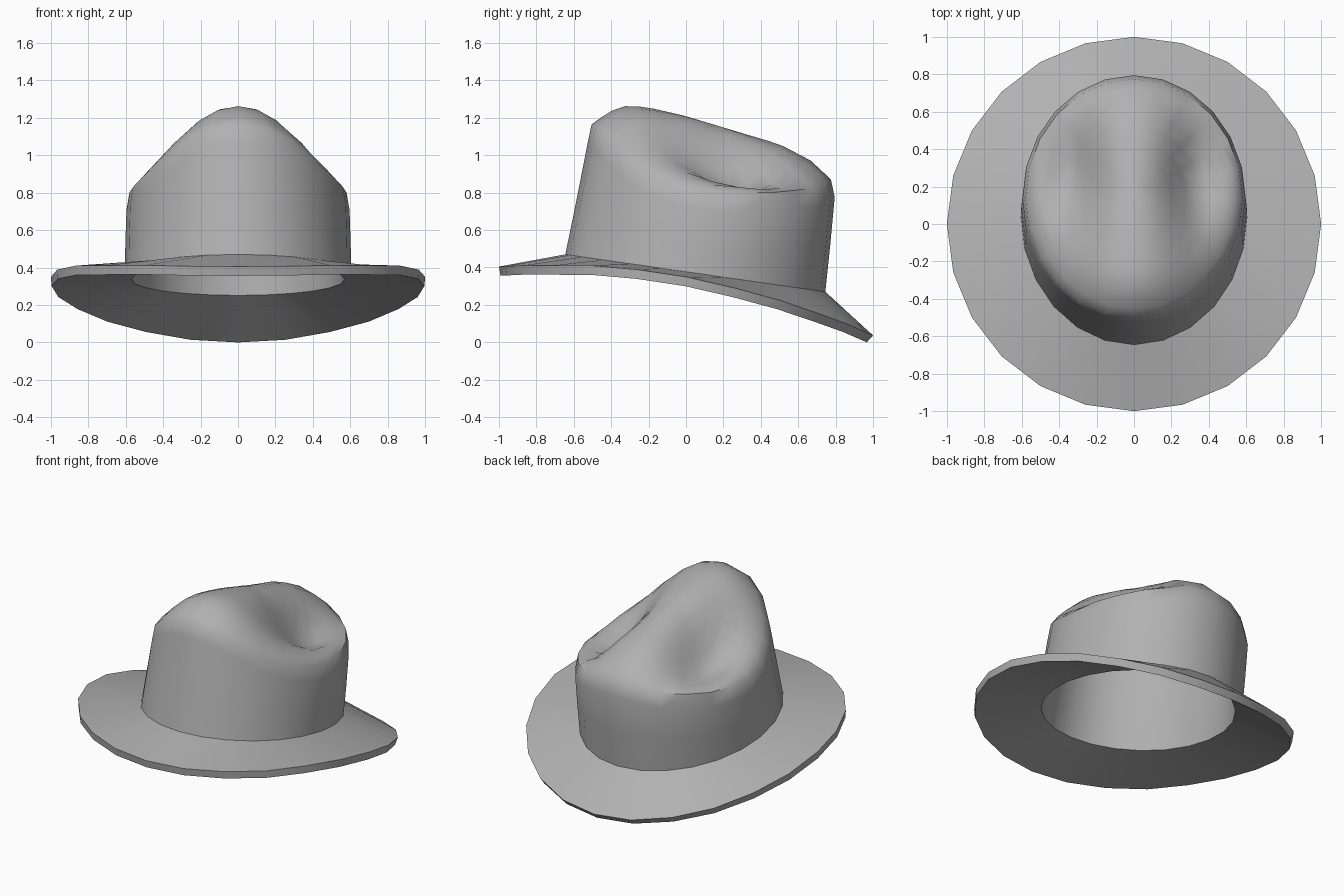
import bpy, bmesh, math

if "Cube" in bpy.data.objects:
    bpy.data.objects.remove(bpy.data.objects["Cube"])

N = 24


def interp(pts, v):
    """Piecewise-linear lookup in (position, value) pairs."""
    if v <= pts[0][0]:
        return pts[0][1]
    for (a, fa), (b, fb) in zip(pts, pts[1:]):
        if v <= b:
            return fa + (fb - fa) * (v - a) / (b - a)
    return pts[-1][1]


# heights along y: brim edge, crown ridge line, crown rim
BRIM = [(-1, .405), (-.86, .412), (-.5, .41), (-.25, .388), (0, .35), (.27, .288),
        (.51, .222), (.72, .15), (.87, .095), (1, .037)]
RIDGE = [(-.505, 1.165), (-.43, 1.22), (-.35, 1.263), (-.22, 1.26), (0, 1.21),
         (.5, 1.06), (.67, .97), (.775, .87)]
RIM = [(-.505, 1.165), (-.458, 1.12), (-.34, .98), (-.11, .845), (.14, .8),
       (.5, .8), (.7, .83), (.775, .87)]
CY, RX, RY = .135, .58, .64


def top_z(x, y):
    """Crown top: ridge falling to the rim, with a pinch on each side."""
    half = RX * math.sqrt(max(1 - ((y - CY) / RY) ** 2, 1e-6))
    u = min(abs(x) / half, 1)
    edge = interp(RIM, y)
    z = edge + (interp(RIDGE, y) - edge) * (1 - u ** 2)
    dent = math.exp(-((abs(x) - .34) / .155) ** 2 - ((y - .25) / .32) ** 2)
    return z - .21 * dent * (1 - u ** 6)


bm = bmesh.new()


def ring(cy, rx, ry, height):
    verts = []
    for i in range(N):
        a = 2 * math.pi * i / N
        x, y = rx * math.cos(a), cy + ry * math.sin(a)
        verts.append(bm.verts.new((x, y, height(x, y))))
    return verts


def rim_under(y, cy, ry):
    """Rim height at the matching point of a different ellipse."""
    return interp(RIM, CY + (y - cy) / ry * RY)


def base_z(y):
    return .47 - .2 * (y + .645) / 1.39


# brim edge, crown base, wall, shoulder
rings = [
    ring(0, 1, 1, lambda x, y: interp(BRIM, y)),
    ring(.05, .605, .695, lambda x, y: base_z(y)),
    ring(.093, .602, .678, lambda x, y: .5 * base_z(y) + .5 * (rim_under(y, .093, .678) - .1)),
    ring(.135, .596, .66, lambda x, y: rim_under(y, .135, .66) - .095),
    ring(CY, RX, RY, lambda x, y: rim_under(y, CY, RY)),
]
# pinched crown top
for k in (.92, .83, .72, .6, .48, .36, .24, .12):
    rings.append(ring(CY, RX * k, RY * k, top_z))

for lo, hi in zip(rings, rings[1:]):
    for i in range(N):
        j = (i + 1) % N
        bm.faces.new((lo[i], lo[j], hi[j], hi[i]))
tip = bm.verts.new((0, CY, top_z(0, CY)))
for i in range(N):
    bm.faces.new((rings[-1][i], rings[-1][(i + 1) % N], tip))

mesh = bpy.data.meshes.new("felt_hat")
bm.to_mesh(mesh)
bm.free()
hat = bpy.data.objects.new("felt_hat", mesh)
bpy.context.collection.objects.link(hat)
bpy.context.view_layer.objects.active = hat
hat.select_set(True)

# dark grey felt
felt = bpy.data.materials.new("grey_felt")
felt.diffuse_color = (.44, .44, .44, 1)
felt.use_nodes = True
felt.node_tree.nodes["Principled BSDF"].inputs["Base Color"].default_value = felt.diffuse_color
mesh.materials.append(felt)

# felt thickness, growing inward
sol = hat.modifiers.new("thickness", 'SOLIDIFY')
sol.thickness = .05
sol.offset = -1
bpy.ops.object.modifier_apply(modifier=sol.name)
bpy.ops.object.shade_smooth_by_angle(angle=math.radians(50))
